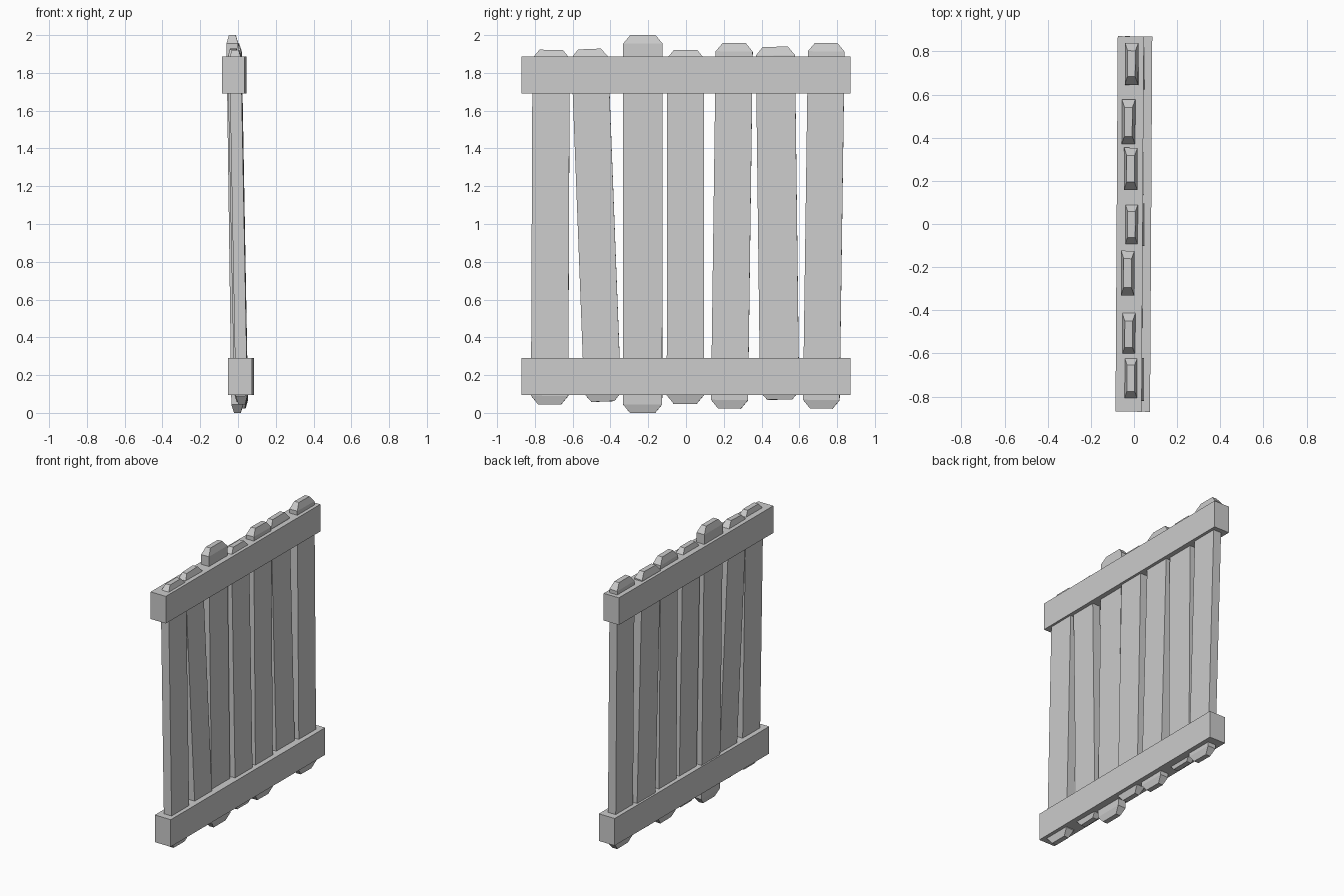
import bpy, bmesh
from math import atan2
from mathutils import Matrix, Vector

if "Cube" in bpy.data.objects:
    bpy.data.objects.remove(bpy.data.objects["Cube"])

gray = bpy.data.materials.new("plain gray")
gray.use_nodes = True
color = (0.6, 0.6, 0.6, 1)
gray.diffuse_color = color
gray.node_tree.nodes["Principled BSDF"].inputs["Base Color"].default_value = color

YAW = -0.006  # everything is turned very slightly


def finish(name, bm):
    bmesh.ops.recalc_face_normals(bm, faces=bm.faces)
    mesh = bpy.data.meshes.new(name)
    bm.to_mesh(mesh)
    bm.free()
    mesh.materials.append(gray)
    obj = bpy.data.objects.new(name, mesh)
    bpy.context.collection.objects.link(obj)
    return obj


def rail(name, x, z, thickness):
    bm = bmesh.new()
    bmesh.ops.create_cube(bm, size=1)
    bmesh.ops.scale(bm, vec=(thickness, 1.74, 0.195), verts=bm.verts)
    bmesh.ops.rotate(bm, matrix=Matrix.Rotation(YAW, 3, 'Z'), verts=bm.verts)
    bmesh.ops.translate(bm, vec=(x, 0, z), verts=bm.verts)
    finish(name, bm)


def plank(name, low, high, width, thick=0.062):
    """Board with tapered ends whose axis runs from low to high."""
    low, high = Vector(low), Vector(high)
    axis = high - low
    half = axis.length / 2
    bm = bmesh.new()
    rings = []
    for z, dx, dy in ((-half, 0.013, 0.037), (-half + 0.045, 0, 0),
                      (half - 0.045, 0, 0), (half, 0.013, 0.037)):
        x, y = thick / 2 - dx, width / 2 - dy
        rings.append([bm.verts.new((sx * x, sy * y, z))
                      for sx, sy in ((-1, -1), (1, -1), (1, 1), (-1, 1))])
    for a, b in zip(rings, rings[1:]):
        for i in range(4):
            j = (i + 1) % 4
            bm.faces.new((a[i], a[j], b[j], b[i]))
    bm.faces.new(rings[0])
    bm.faces.new(rings[-1])
    turn = (Matrix.Rotation(atan2(axis.x, axis.z), 4, 'Y')
            @ Matrix.Rotation(-atan2(axis.y, axis.z), 4, 'X')
            @ Matrix.Rotation(YAW, 4, 'Z'))
    bm.transform(Matrix.Translation((low + high) / 2) @ turn)
    finish(name, bm)


# Two cross rails
rail("top_rail", -0.02, 1.788, 0.121)
rail("bottom_rail", 0.016, 0.193, 0.127)

# Seven uneven planks: low end, high end, width
planks = [
    ((0.02, -0.722, 0.045), (-0.015, -0.714, 1.922), 0.197),
    ((0.012, -0.440, 0.060), (-0.025, -0.511, 1.926), 0.195),
    ((-0.003, -0.230, 0.0), (-0.030, -0.228, 2.0), 0.208),
    ((0.022, -0.004, 0.048), (-0.012, -0.002, 1.922), 0.196),
    ((0.018, 0.230, 0.023), (-0.016, 0.256, 1.958), 0.196),
    ((0.005, 0.496, 0.070), (-0.026, 0.473, 1.938), 0.207),
    ((0.022, 0.716, 0.023), (-0.012, 0.743, 1.958), 0.194),
]
for i, (low, high, width) in enumerate(planks, 1):
    plank(f"plank_{i}", low, high, width)
